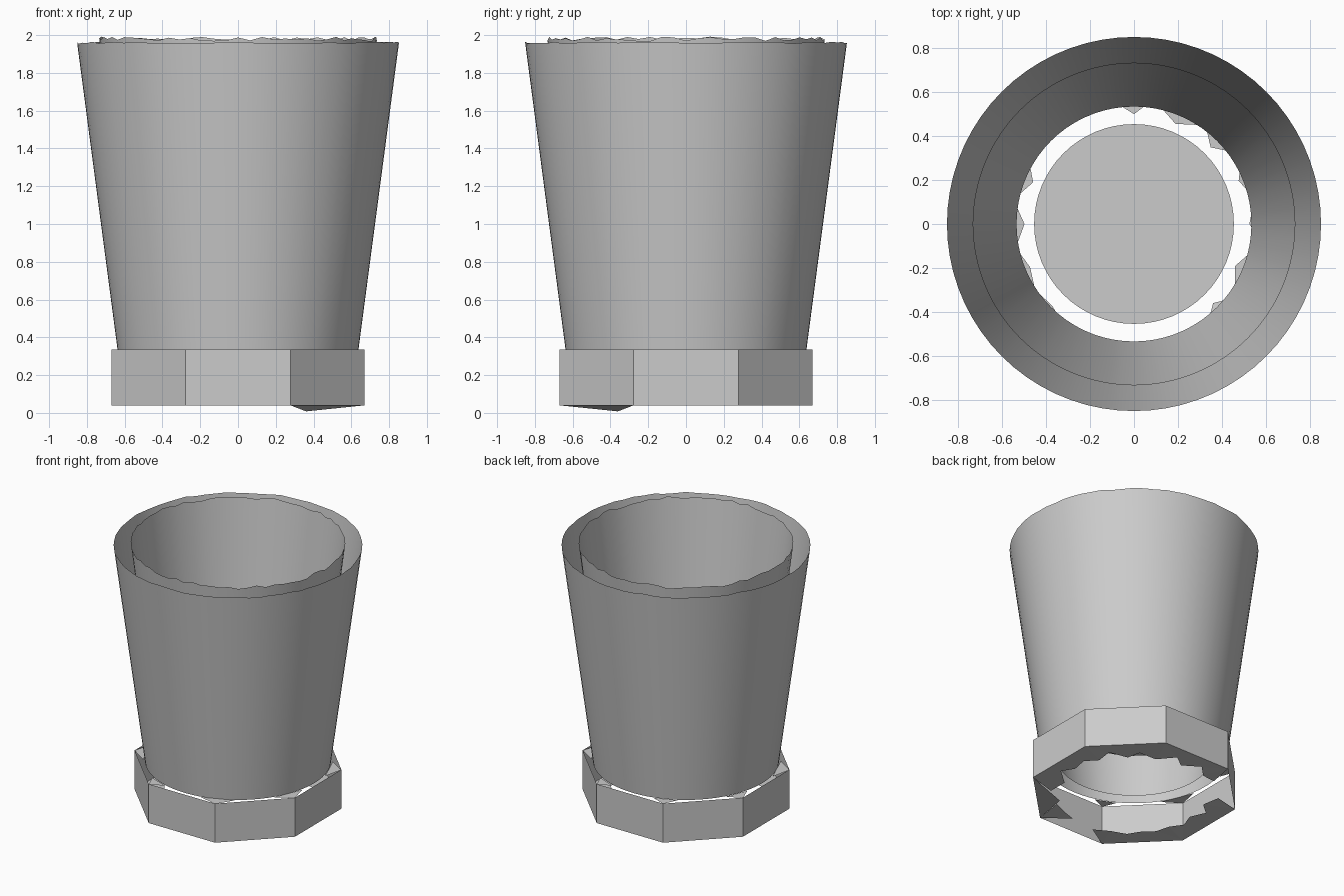
import bpy
import bmesh
import random
from math import sin, cos, radians, pi, tau

random.seed(4)
if "Cube" in bpy.data.objects:
    bpy.data.objects.remove(bpy.data.objects["Cube"], do_unlink=True)

GREY = (0.6, 0.6, 0.6, 1)
grey = bpy.data.materials.new("plain grey")
grey.use_nodes = True
grey.diffuse_color = GREY
grey.node_tree.nodes["Principled BSDF"].inputs["Base Color"].default_value = GREY


def polar(r, a, z):
    return (r * cos(a), r * sin(a), z)


def finish(bm, name, smooth=False):
    mesh = bpy.data.meshes.new(name)
    bm.to_mesh(mesh)
    bm.free()
    obj = bpy.data.objects.new(name, mesh)
    bpy.context.collection.objects.link(obj)
    mesh.materials.append(grey)
    for p in mesh.polygons:
        p.use_smooth = smooth


def shell(name, sides, profile, ragged=0, turn=0, smooth=True):
    """Open wall through (radius, height) rings, with a ragged upper rim."""
    bm = bmesh.new()
    rings = []
    for r, z in profile:
        rough = ragged if z == profile[-1][1] else 0
        rings.append([bm.verts.new(polar(r, turn + tau * i / sides,
                                         z + random.uniform(-rough, rough)))
                      for i in range(sides)])
    for low, top in zip(rings, rings[1:]):
        for i in range(sides):
            j = (i + 1) % sides
            bm.faces.new((low[i], low[j], top[j], top[i]))
    finish(bm, name, smooth)


# Cup walls: two separate open shells
shell("outer_wall", 72, [(0.637, 0.33), (0.852, 1.96)], ragged=0.005)
shell("inner_wall", 72, [(0.535, 0.33), (0.735, 1.98)], ragged=0.012)

# Cup floor
bm = bmesh.new()
bmesh.ops.create_circle(bm, cap_ends=True, segments=64, radius=0.455)
bmesh.ops.translate(bm, verts=bm.verts, vec=(0, 0, 0.6))
finish(bm, "cup_floor")

# Eight-sided foot band
CORNER = 0.67 / cos(pi / 8)
shell("foot_band", 8, [(CORNER, 0.04), (CORNER, 0.335)], turn=pi / 8, smooth=False)

# Broken underside: corner shards, joined along most of the flats
bm = bmesh.new()
STEP = pi / 4
corners, lefts, rights = [], [], []
for k in range(8):
    a = pi / 8 + k * STEP
    half = radians(random.uniform(9, 14))
    corner = bm.verts.new(polar(CORNER, a, 0.04))
    left = bm.verts.new(polar(random.uniform(0.54, 0.59), a + half, 0.04))
    right = bm.verts.new(polar(random.uniform(0.54, 0.59), a - half, 0.04))
    tip = bm.verts.new(polar(random.uniform(0.48, 0.54), a, 0.038))
    bm.faces.new((corner, right, tip))
    bm.faces.new((corner, tip, left))
    corners.append(corner)
    lefts.append(left)
    rights.append(right)
DROOPING, OPEN = 6, (2, 5)
for k in range(8):
    n = (k + 1) % 8
    a = (k + 1) * STEP
    if k == DROOPING:
        mid = bm.verts.new(polar(0.51, a, 0.008))
        bm.faces.new((corners[k], mid, corners[n]))
    elif k not in OPEN:
        mid = bm.verts.new(polar(random.uniform(0.49, 0.53), a, 0.04))
        bm.faces.new((corners[k], lefts[k], rights[n], corners[n]))
        bm.faces.new((lefts[k], mid, rights[n]))
finish(bm, "foot_underside")

# Small shards left on the upper edge at the band's corners
bm = bmesh.new()
for k in range(8):
    a = pi / 8 + k * STEP
    spread = radians(random.uniform(6, 12))
    bm.faces.new([bm.verts.new(polar(r, a + t, 0.333))
                  for r, t in ((CORNER, 0), (0.65, spread), (0.65, -spread))])
finish(bm, "foot_upper_shards")
